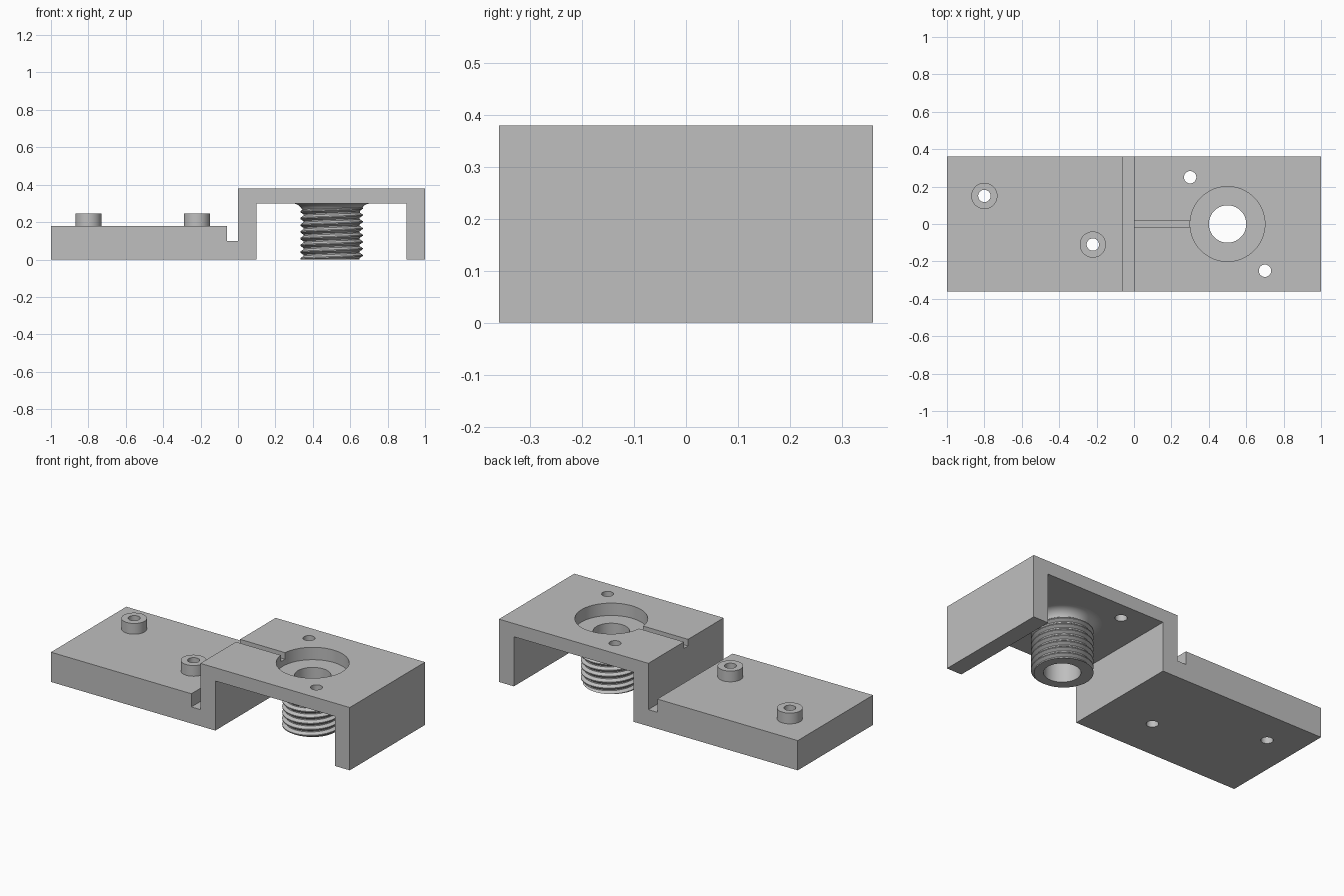
import bpy, bmesh, math
from mathutils import Matrix, Vector

if "Cube" in bpy.data.objects:
    bpy.data.objects.remove(bpy.data.objects["Cube"], do_unlink=True)

grey = bpy.data.materials.new("plain grey")
grey.use_nodes = True
grey.diffuse_color = (0.52, 0.52, 0.52, 1)
grey.node_tree.nodes["Principled BSDF"].inputs["Base Color"].default_value = grey.diffuse_color

SIDES = 64
STUD_X = 0.5


def add_object(name, bm):
    bmesh.ops.recalc_face_normals(bm, faces=bm.faces)
    mesh = bpy.data.meshes.new(name)
    bm.to_mesh(mesh)
    bm.free()
    mesh.materials.append(grey)
    obj = bpy.data.objects.new(name, mesh)
    bpy.context.collection.objects.link(obj)
    return obj


def cylinder(name, x, y, radius, z0, z1):
    bm = bmesh.new()
    bmesh.ops.create_cone(bm, cap_ends=True, segments=SIDES, radius1=radius, radius2=radius,
                          depth=z1 - z0, matrix=Matrix.Translation((x, y, (z0 + z1) / 2)))
    return add_object(name, bm)


def box(name, low, high):
    low, high = Vector(low), Vector(high)
    bm = bmesh.new()
    bmesh.ops.create_cube(bm, matrix=Matrix.Translation((low + high) / 2)
                          @ Matrix.Diagonal((high - low).to_4d()))
    return add_object(name, bm)


def select_only(obj):
    bpy.ops.object.select_all(action='DESELECT')
    obj.select_set(True)
    bpy.context.view_layer.objects.active = obj


def combine(obj, tool, operation):
    mod = obj.modifiers.new("cut", 'BOOLEAN')
    mod.operation, mod.solver, mod.object = operation, 'EXACT', tool
    select_only(obj)
    bpy.ops.object.modifier_apply(modifier=mod.name)
    bpy.data.objects.remove(tool, do_unlink=True)


def smooth(obj):
    select_only(obj)
    bpy.ops.object.shade_smooth_by_angle(angle=math.radians(30))


# Stepped bracket: low plate, relief groove and raised bridge in one side profile
profile = [(-1, 0), (0.1, 0), (0.1, 0.3), (0.9, 0.3), (0.9, 0), (1, 0), (1, 0.38),
           (0, 0.38), (0, 0.1), (-0.06, 0.1), (-0.06, 0.18), (-1, 0.18)]
bm = bmesh.new()
face = bm.faces.new([bm.verts.new((x, -0.36, z)) for x, z in profile])
side = bmesh.ops.extrude_face_region(bm, geom=[face])["geom"]
bmesh.ops.translate(bm, vec=(0, 0.72, 0),
                    verts=[v for v in side if isinstance(v, bmesh.types.BMVert)])
bracket = add_object("bracket", bm)

# Raised bosses with holes running through the low plate
for x, y in [(-0.8, 0.15), (-0.22, -0.11)]:
    combine(bracket, cylinder("boss", x, y, 0.07, 0.1, 0.245), 'UNION')
    combine(bracket, cylinder("boss_hole", x, y, 0.033, -0.1, 0.5), 'DIFFERENCE')

# Bridge openings: round recess, bore, wire slot and two small holes
combine(bracket, cylinder("recess", STUD_X, 0, 0.2, 0.305, 0.5), 'DIFFERENCE')
combine(bracket, cylinder("bore", STUD_X, 0, 0.1, 0.2, 0.5), 'DIFFERENCE')
combine(bracket, box("slot", (-0.1, -0.02, 0.34), (0.35, 0.02, 0.5)), 'DIFFERENCE')
for side in (-1, 1):
    combine(bracket, cylinder("small_hole", STUD_X + 0.2 * side, -0.25 * side, 0.033, 0.2, 0.5),
            'DIFFERENCE')
smooth(bracket)

# Hollow stud with a fillet under the bridge, turned from a profile
CORE, FILLET = 0.15, 0.06
outline = [(0.1, 0.3), (0.1, 0), (CORE, 0)]
for i in range(11):
    a = i / 10 * math.pi / 2
    outline.append((CORE + FILLET * (1 - math.cos(a)), 0.3 - FILLET * (1 - math.sin(a))))
bm = bmesh.new()
verts = [bm.verts.new((STUD_X + r, 0, z)) for r, z in outline]
edges = [bm.edges.new(pair) for pair in zip(verts, verts[1:])]
bmesh.ops.spin(bm, geom=verts + edges, cent=(STUD_X, 0, 0), axis=(0, 0, 1),
               angle=math.tau, steps=SIDES, use_merge=True)
bmesh.ops.remove_doubles(bm, verts=bm.verts, dist=0.0001)
smooth(add_object("hollow_stud", bm))

# Helical thread ridge swept round the stud and trimmed flat at its foot
PITCH, TURNS = 0.036, 9
ridge = [(CORE - 0.004, -0.48), (0.167, -0.08), (0.167, 0.08), (CORE - 0.004, 0.48)]
bm = bmesh.new()
rings = []
for i in range(TURNS * SIDES + 1):
    a = i / SIDES * math.tau
    rise = i / SIDES * PITCH - 0.05
    rings.append([bm.verts.new((STUD_X + r * math.cos(a), r * math.sin(a), rise + h * PITCH))
                  for r, h in ridge])
for low, high in zip(rings, rings[1:]):
    for j in range(4):
        k = (j + 1) % 4
        bm.faces.new((low[j], low[k], high[k], high[j]))
bm.faces.new(rings[0])
bm.faces.new(rings[-1])
bmesh.ops.bisect_plane(bm, geom=bm.verts[:] + bm.edges[:] + bm.faces[:], plane_co=(0, 0, 0),
                       plane_no=(0, 0, -1), clear_outer=True)
bmesh.ops.holes_fill(bm, edges=[e for e in bm.edges if e.is_boundary])
smooth(add_object("stud_thread", bm))
